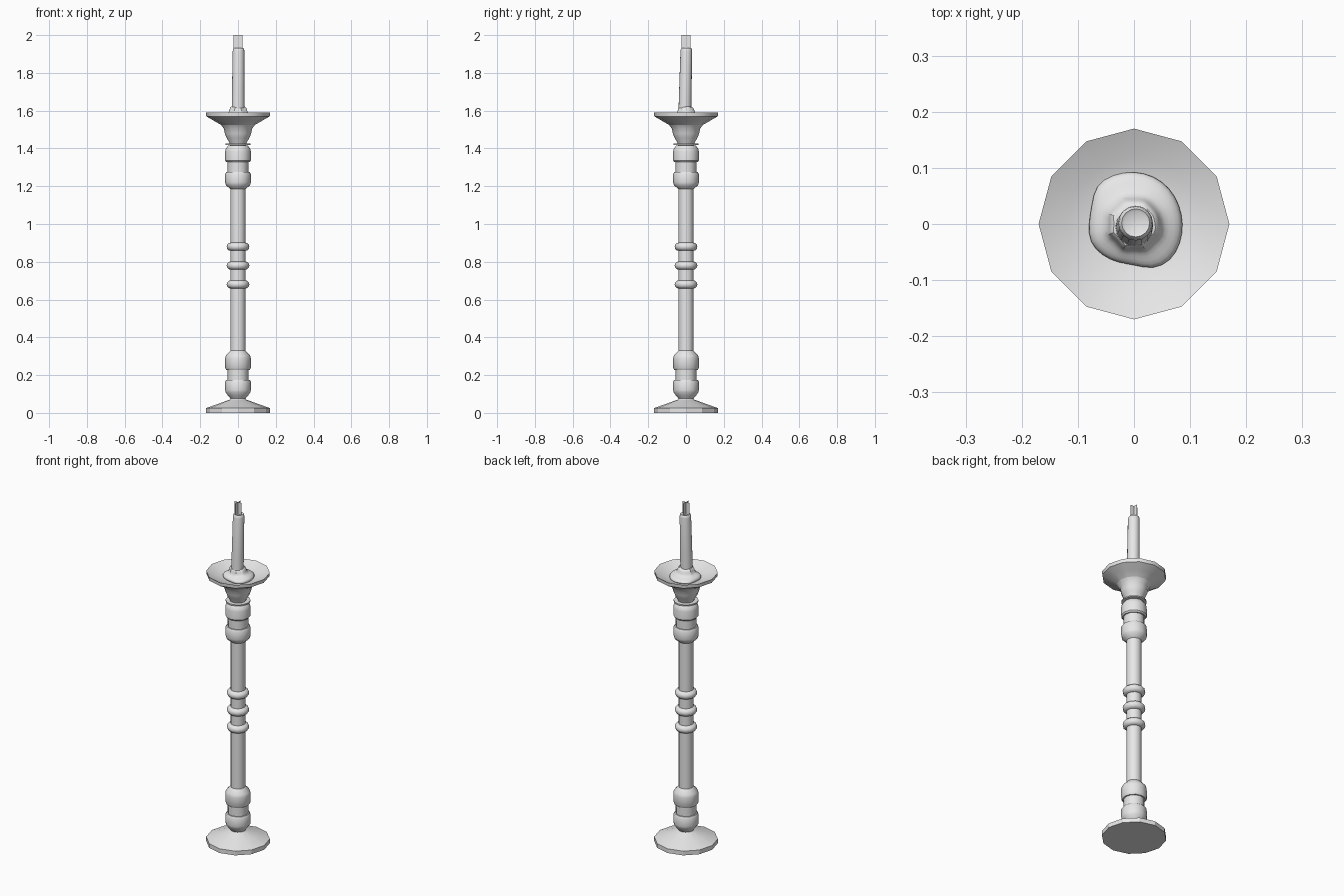
import bpy
import bmesh
from math import cos, sin, pi, radians

cube = bpy.data.objects.get("Cube")
if cube:
    bpy.data.objects.remove(cube, do_unlink=True)

grey = bpy.data.materials.new("plain_grey")
grey.use_nodes = True
grey.diffuse_color = (0.8, 0.8, 0.8, 1)
grey.node_tree.nodes["Principled BSDF"].inputs["Base Color"].default_value = (0.8, 0.8, 0.8, 1)


def finish(name, bm, angle=35):
    mesh = bpy.data.meshes.new(name)
    bm.to_mesh(mesh)
    bm.free()
    mesh.materials.append(grey)
    obj = bpy.data.objects.new(name, mesh)
    bpy.context.collection.objects.link(obj)
    bpy.ops.object.select_all(action="DESELECT")
    obj.select_set(True)
    bpy.context.view_layer.objects.active = obj
    bpy.ops.object.shade_smooth_by_angle(angle=radians(angle))
    return obj


def skin(name, rings, angle=35):
    """Join closed rings of points from bottom to top and cap both ends."""
    bm = bmesh.new()
    loops = [[bm.verts.new(p) for p in ring] for ring in rings]
    n = len(loops[0])
    for low, high in zip(loops, loops[1:]):
        for i in range(n):
            j = (i + 1) % n
            bm.faces.new((low[i], low[j], high[j], high[i]))
    bm.faces.new(loops[0][::-1])
    bm.faces.new(loops[-1])
    return finish(name, bm, angle)


def lathe(name, profile, sides=12, angle=35):
    return skin(name, [[(r * cos(2 * pi * i / sides), r * sin(2 * pi * i / sides), z)
                        for i in range(sides)] for r, z in profile], angle)


# Foot: a flat disc with a sloping top
lathe("foot", [(0.17, 0), (0.17, 0.025), (0.1, 0.05), (0.045, 0.07), (0.035, 0.08)], angle=25)

# Straight shaft
lathe("shaft", [(0.04, 0.2), (0.04, 1.3)])

# Turned collars in mirrored pairs near each end of the shaft
lathe("lower_bulb", [(0.035, 0.07), (0.052, 0.09), (0.066, 0.11), (0.068, 0.12),
                     (0.068, 0.165), (0.062, 0.175)])
lathe("lower_neck", [(0.055, 0.165), (0.055, 0.24)])
lathe("lower_collar", [(0.062, 0.228), (0.068, 0.238), (0.068, 0.29), (0.064, 0.305),
                       (0.04, 0.33)])
lathe("upper_collar", [(0.04, 1.185), (0.064, 1.205), (0.068, 1.22), (0.068, 1.265),
                       (0.062, 1.275)])
lathe("upper_neck", [(0.055, 1.26), (0.055, 1.34)])
lathe("upper_bulb", [(0.062, 1.328), (0.068, 1.336), (0.068, 1.385), (0.064, 1.4),
                     (0.052, 1.415)])
lathe("thin_washer", [(0.067, 1.418), (0.067, 1.425)])

# Three rounded rings at mid height
for label, z in (("lower", 0.68), ("middle", 0.78), ("upper", 0.88)):
    lathe(label + "_ring", [(0.038 + 0.022 * cos(a), z + 0.022 * sin(a))
                            for a in (-pi / 2 + pi * k / 6 for k in range(7))], angle=50)

# Cup and shallow drip dish
lathe("cup", [(0.04, 1.41), (0.045, 1.43), (0.06, 1.455), (0.07, 1.48), (0.075, 1.505),
              (0.09, 1.525)])
lathe("drip_dish", [(0.07, 1.505), (0.09, 1.525), (0.125, 1.545), (0.168, 1.57), (0.17, 1.59),
                    (0.12, 1.567), (0.07, 1.555), (0.01, 1.55)])

# Melted wax pool with an uneven outline, rising to a lip round the candle
outline = [0.09, 0.09, 0.093, 0.095, 0.097, 0.098, 0.101, 0.083,
           0.083, 0.088, 0.082, 0.076, 0.074, 0.09, 0.096, 0.092]
steps = len(outline)
lip = [0.045 + 0.006 * sin(3 * i) for i in range(steps)]


def wax_ring(spread, height, wobble=0):
    ring = []
    for i in range(steps):
        a = 2 * pi * i / steps
        r = lip[i] + (outline[i] - lip[i]) * spread
        ring.append((r * cos(a), r * sin(a), height + wobble * sin(2 * a + 1)))
    return ring


wax = skin("wax_pool", [wax_ring(0.9, 1.55), wax_ring(1, 1.565), wax_ring(0.85, 1.576, 0.003),
                        wax_ring(0.4, 1.583, 0.003), wax_ring(0.1, 1.59, 0.003),
                        wax_ring(0, 1.61, 0.004), wax_ring(-0.15, 1.62, 0.004),
                        wax_ring(-0.4, 1.618, 0.002)], angle=60)
soften = wax.modifiers.new("soften", "SUBSURF")
soften.levels = soften.render_levels = 1

# Candle with a slightly softened, leaning top
candle = lathe("candle", [(0.034, 1.56), (0.033, 1.7), (0.031, 1.915), (0.029, 1.927),
                          (0.025, 1.932), (0.02, 1.929)], sides=16, angle=50)
for v in candle.data.vertices:
    v.co.x += 0.003 * (v.co.z - 1.56) / 0.37
    v.co.y += -0.007 + 0.009 * (v.co.z - 1.56) / 0.37

# Flame made of two crossed upright cards
bm = bmesh.new()
for dx, dy in ((0.023, 0), (0, 0.023)):
    bm.faces.new([bm.verts.new(p) for p in ((-dx, -dy, 1.925), (dx, dy, 1.925),
                                            (dx, dy, 2.0), (-dx, -dy, 2.0))])
finish("flame_cards", bm)
